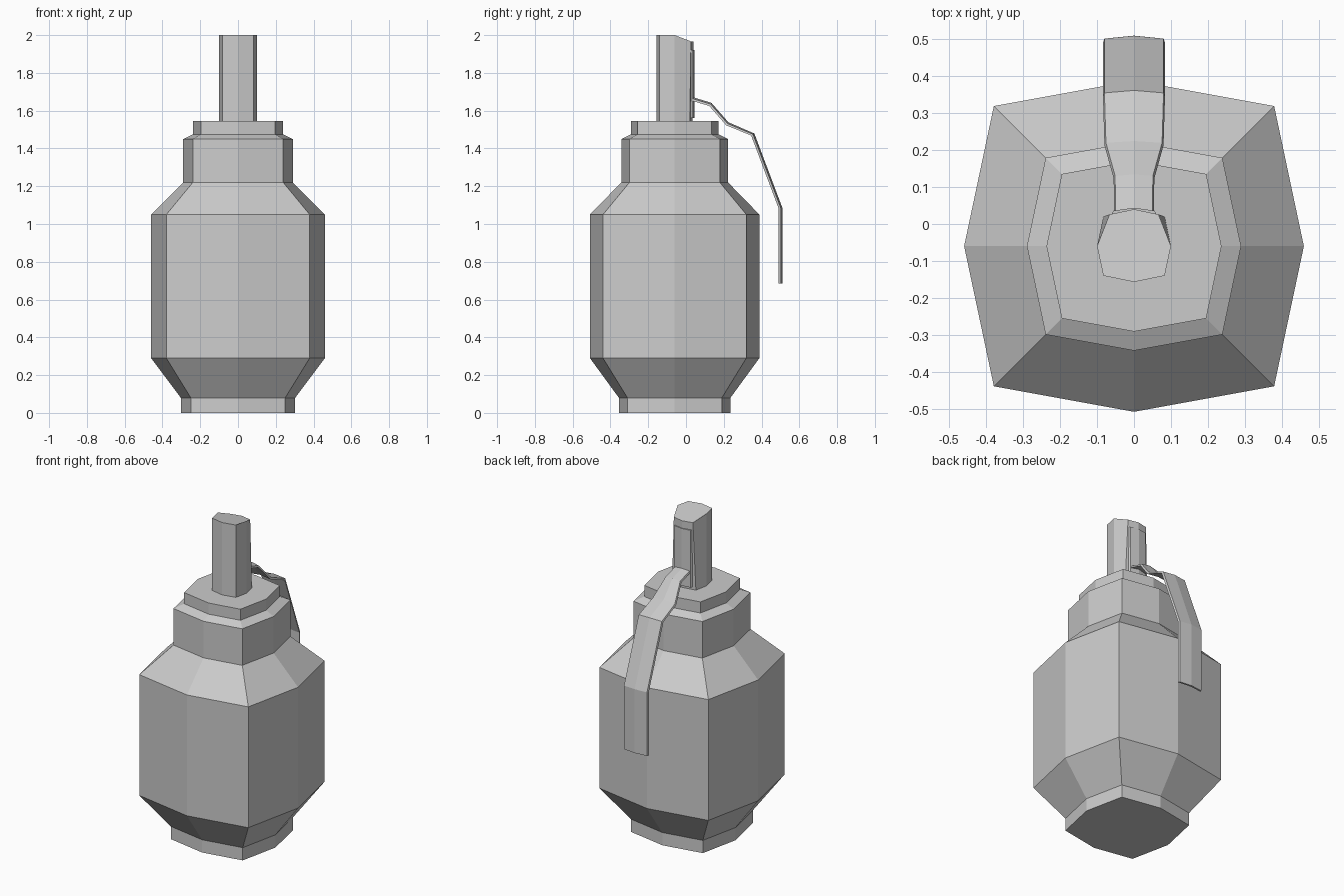
import bpy, bmesh
from mathutils import Vector

if "Cube" in bpy.data.objects:
    bpy.data.objects.remove(bpy.data.objects["Cube"])

metal = bpy.data.materials.new("grey_metal")
metal.diffuse_color = (0.6, 0.6, 0.6, 1)
metal.use_nodes = True
metal.node_tree.nodes["Principled BSDF"].inputs["Base Color"].default_value = metal.diffuse_color
CY = -0.06  # axis of the body


def finish(bm, name):
    bmesh.ops.recalc_face_normals(bm, faces=bm.faces)
    me = bpy.data.meshes.new(name)
    bm.to_mesh(me)
    bm.free()
    me.materials.append(metal)
    ob = bpy.data.objects.new(name, me)
    bpy.context.collection.objects.link(ob)
    return ob


def skin(rings, name):
    """Bridge closed rings of points and cap both ends."""
    bm = bmesh.new()
    vs = [[bm.verts.new(p) for p in r] for r in rings]
    n = len(vs[0])
    for a, b in zip(vs, vs[1:]):
        for i in range(n):
            j = (i + 1) % n
            bm.faces.new((a[i], a[j], b[j], b[i]))
    bm.faces.new(vs[0][::-1])
    bm.faces.new(vs[-1])
    return finish(bm, name)


def octagon(r, z):
    """Squarish octagon: corner points sit at 0.82 r on both axes."""
    d = 0.825 * r
    pts = [(r, 0), (d, d), (0, .975 * r), (-d, d), (-r, 0), (-d, -d), (0, -.975 * r), (-d * -1, -d)]
    return [(x, CY + y, z) for x, y in pts]


# body with base, shoulders and collar
profile = [(.303, 0), (.303, .08), (.46, .29), (.46, 1.05), (.29, 1.22),
           (.29, 1.45), (.237, 1.475), (.237, 1.545)]
skin([octagon(r, z) for r, z in profile], "body")

# fuse neck, flattened at the back with a sloping top
neck = [(.1, -.06), (.083, .02), (0, .034), (-.083, .02),
        (-.1, -.06), (-.083, -.14), (0, -.157), (.083, -.14)]
top = []
for x, y in neck:
    back = y > 0
    top.append((x * (.8 if back else 1), y + (.006 if back else 0), 1.967 if back else 2.0))
skin([[(x, y, 1.54) for x, y in neck], top], "fuse_neck")


def strip(path, name, thick=.012, crown=.008, flare=.006):
    """Crowned plate along a path of (y, z, half width)."""
    pts = [Vector((0, y, z)) for y, z, w in path]
    rings = []
    for i, (p, (_, _, w)) in enumerate(zip(pts, path)):
        t = (pts[min(i + 1, len(pts) - 1)] - pts[max(i - 1, 0)]).normalized()
        n = Vector((0, -t.z, t.y))  # outward side of the plate
        sec = [(-w, 0), (0, crown), (w, 0), (w + flare, -thick), (0, crown - thick), (-w - flare, -thick)]
        rings.append([p + Vector((x, 0, 0)) + n * h for x, h in sec])
    return skin(rings, name)


# mounting plate on the back of the neck
strip([(.036, 1.92, .056), (.036, 1.56, .056)], "lever_mount")
# safety lever
strip([(.03, 1.665, .05), (.13, 1.635, .051), (.22, 1.532, .076), (.355, 1.475, .08),
       (.502, 1.085, .08), (.502, .685, .08)], "safety_lever", flare=.004)
